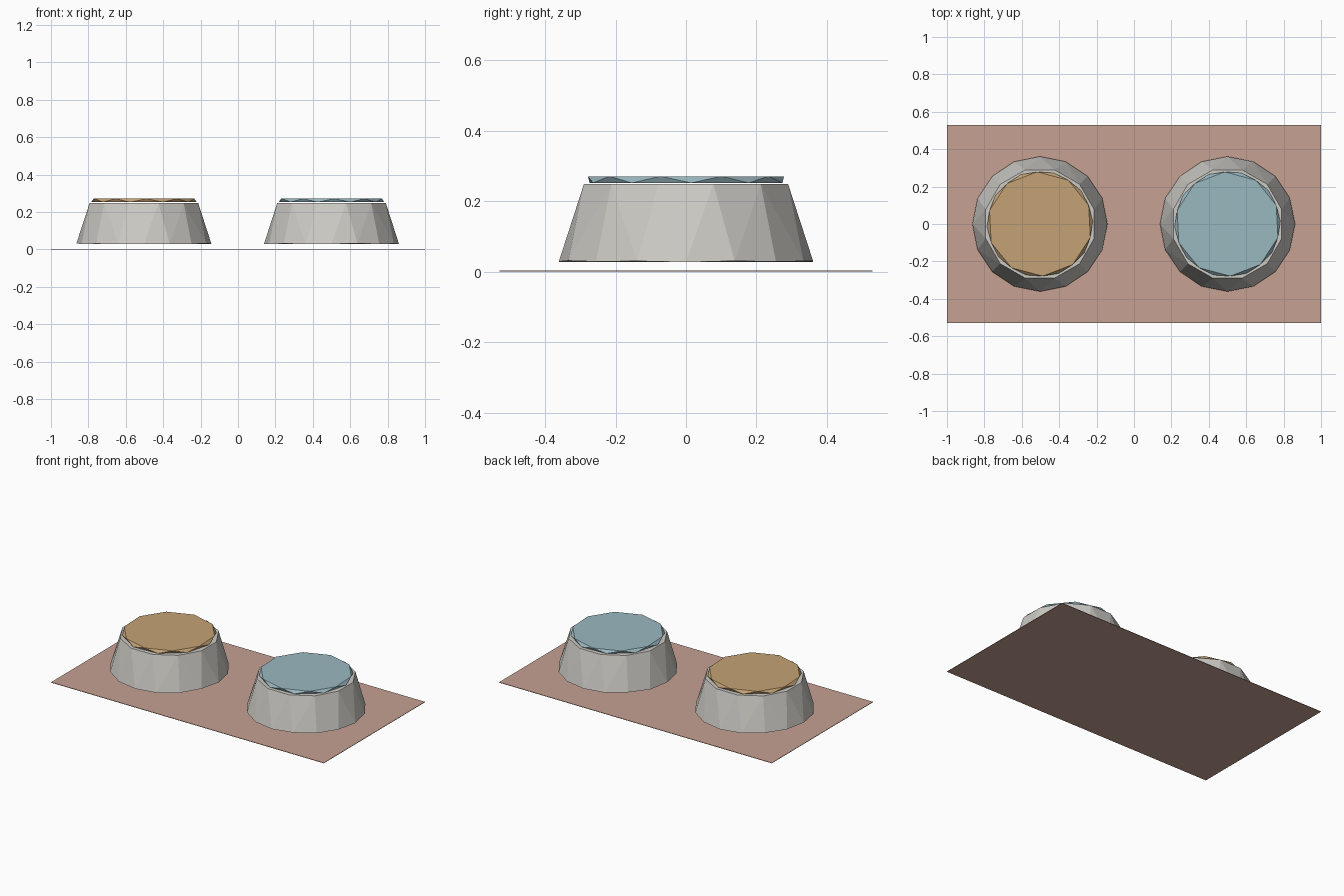
import bpy, bmesh, math, random

random.seed(4)
cube = bpy.data.objects.get("Cube")
if cube:
    bpy.data.objects.remove(cube, do_unlink=True)


def material(name, rgb):
    m = bpy.data.materials.new(name)
    m.use_nodes = True
    m.diffuse_color = (*rgb, 1)
    m.node_tree.nodes["Principled BSDF"].inputs["Base Color"].default_value = (*rgb, 1)
    return m


stone = material("pale_grey", (0.61, 0.597, 0.56))
clay = material("dusty_pink", (0.57, 0.356, 0.288))
tan = material("tan", (0.55, 0.36, 0.178))
blue = material("pale_blue", (0.323, 0.479, 0.527))


def make_object(name, bm, mat, location=(0, 0, 0)):
    bmesh.ops.recalc_face_normals(bm, faces=bm.faces)
    mesh = bpy.data.meshes.new(name)
    bm.to_mesh(mesh)
    bm.free()
    mesh.materials.append(mat)
    obj = bpy.data.objects.new(name, mesh)
    obj.location = location
    bpy.context.collection.objects.link(obj)
    return obj


def faceted_solid(name, rings, mat, location):
    """Convex faceted solid; each ring is (sides, radius, height, turn, wobble)."""
    bm = bmesh.new()
    for sides, radius, height, turn, wobble in rings:
        for i in range(sides):
            a = math.tau * i / sides + math.radians(turn)
            z = height + random.uniform(-wobble, wobble)
            bm.verts.new((radius * math.cos(a), radius * math.sin(a), z))
    bmesh.ops.convex_hull(bm, input=bm.verts)
    bmesh.ops.dissolve_limit(bm, angle_limit=0.01, verts=bm.verts, edges=bm.edges)
    return make_object(name, bm, mat, location)


# Thin mat on the ground
bm = bmesh.new()
bmesh.ops.create_cube(bm, size=1)
bmesh.ops.scale(bm, vec=(2, 1.06, 0.003), verts=bm.verts)
make_object("mat", bm, clay, (0, 0, 0.0015))

# Two bowls, each with a faceted disc of contents on top
for side, x, label, fill in (("right", -0.503, "food", tan), ("left", 0.5, "water", blue)):
    faceted_solid(side + "_bowl",
                  [(16, 0.361, 0.03, 0, 0.003), (12, 0.3, 0.249, 15, 0)],
                  stone, (x, 0, 0))
    faceted_solid(label,
                  [(10, 0.283, 0.252, 3, 0), (10, 0.279, 0.271, 21, 0)],
                  fill, (x, 0, 0))
